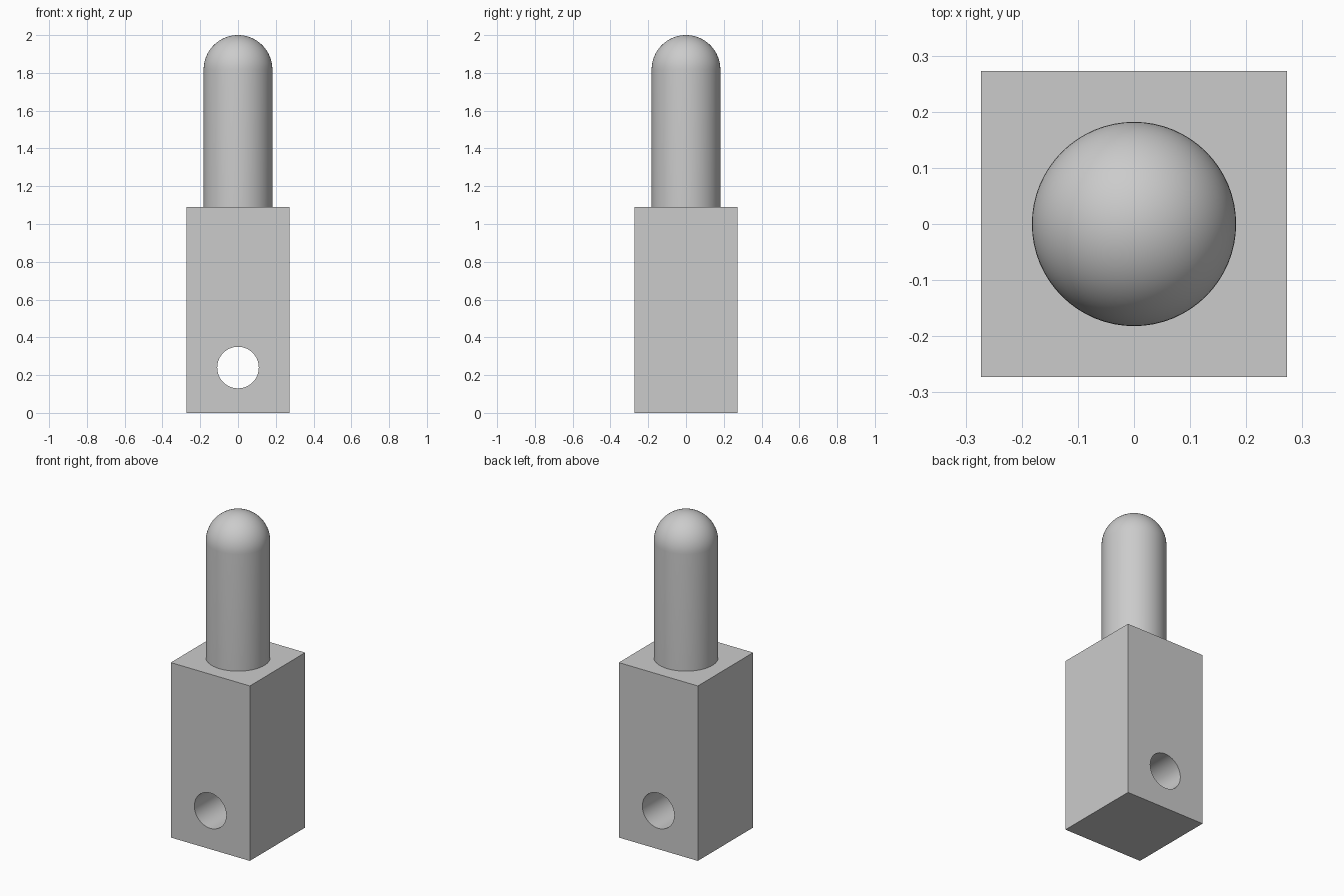
import bpy, bmesh, math
from mathutils import Matrix, Vector

default = bpy.data.objects.get("Cube")
if default:
    bpy.data.objects.remove(default, do_unlink=True)

WIDTH, BLOCK_H = 0.545, 1.09
PIN_R, TOP = 0.182, 2.0
HOLE_R, HOLE_Z = 0.11, 0.24

grey = bpy.data.materials.new("plain grey")
grey.use_nodes = True
grey.diffuse_color = (0.6, 0.6, 0.6, 1)
grey.node_tree.nodes["Principled BSDF"].inputs["Base Color"].default_value = (0.6, 0.6, 0.6, 1)


def add_object(name, bm):
    bmesh.ops.recalc_face_normals(bm, faces=bm.faces)
    mesh = bpy.data.meshes.new(name)
    bm.to_mesh(mesh)
    bm.free()
    mesh.materials.append(grey)
    obj = bpy.data.objects.new(name, mesh)
    bpy.context.collection.objects.link(obj)
    return obj


def smooth(obj):
    bpy.ops.object.select_all(action="DESELECT")
    obj.select_set(True)
    bpy.context.view_layer.objects.active = obj
    bpy.ops.object.shade_smooth_by_angle(angle=math.radians(30))


# Square base block
bm = bmesh.new()
bmesh.ops.create_cube(bm, size=1, matrix=Matrix.Translation((0, 0, BLOCK_H / 2))
                      @ Matrix.Diagonal((WIDTH, WIDTH, BLOCK_H, 1)))
block = add_object("base_block", bm)

# Cross hole drilled from front to back
bm = bmesh.new()
bmesh.ops.create_cone(bm, cap_ends=True, segments=64, radius1=HOLE_R, radius2=HOLE_R,
                      depth=WIDTH * 2, matrix=Matrix.Translation((0, 0, HOLE_Z))
                      @ Matrix.Rotation(math.pi / 2, 4, "X"))
drill = add_object("hole_cutter", bm)
drill.hide_render = True
cut = block.modifiers.new("cross_hole", "BOOLEAN")
cut.operation = "DIFFERENCE"
cut.solver = "EXACT"
cut.object = drill
bpy.context.view_layer.objects.active = block
bpy.ops.object.modifier_apply(modifier=cut.name)
bpy.data.objects.remove(drill, do_unlink=True)
smooth(block)

# Round pin with a domed tip, spun from its profile
bm = bmesh.new()
steps = 16
dome_z = TOP - PIN_R
profile = [Vector((PIN_R, 0, BLOCK_H))]
for i in range(steps + 1):
    a = math.pi / 2 * i / steps
    profile.append(Vector((PIN_R * math.cos(a), 0, dome_z + PIN_R * math.sin(a))))
verts = [bm.verts.new(p) for p in profile]
edges = [bm.edges.new(pair) for pair in zip(verts, verts[1:])]
bmesh.ops.spin(bm, geom=verts + edges, cent=(0, 0, 0), axis=(0, 0, 1),
               angle=math.tau, steps=64, use_merge=False)
bmesh.ops.remove_doubles(bm, verts=bm.verts, dist=0.0001)
pin = add_object("domed_pin", bm)
smooth(pin)
